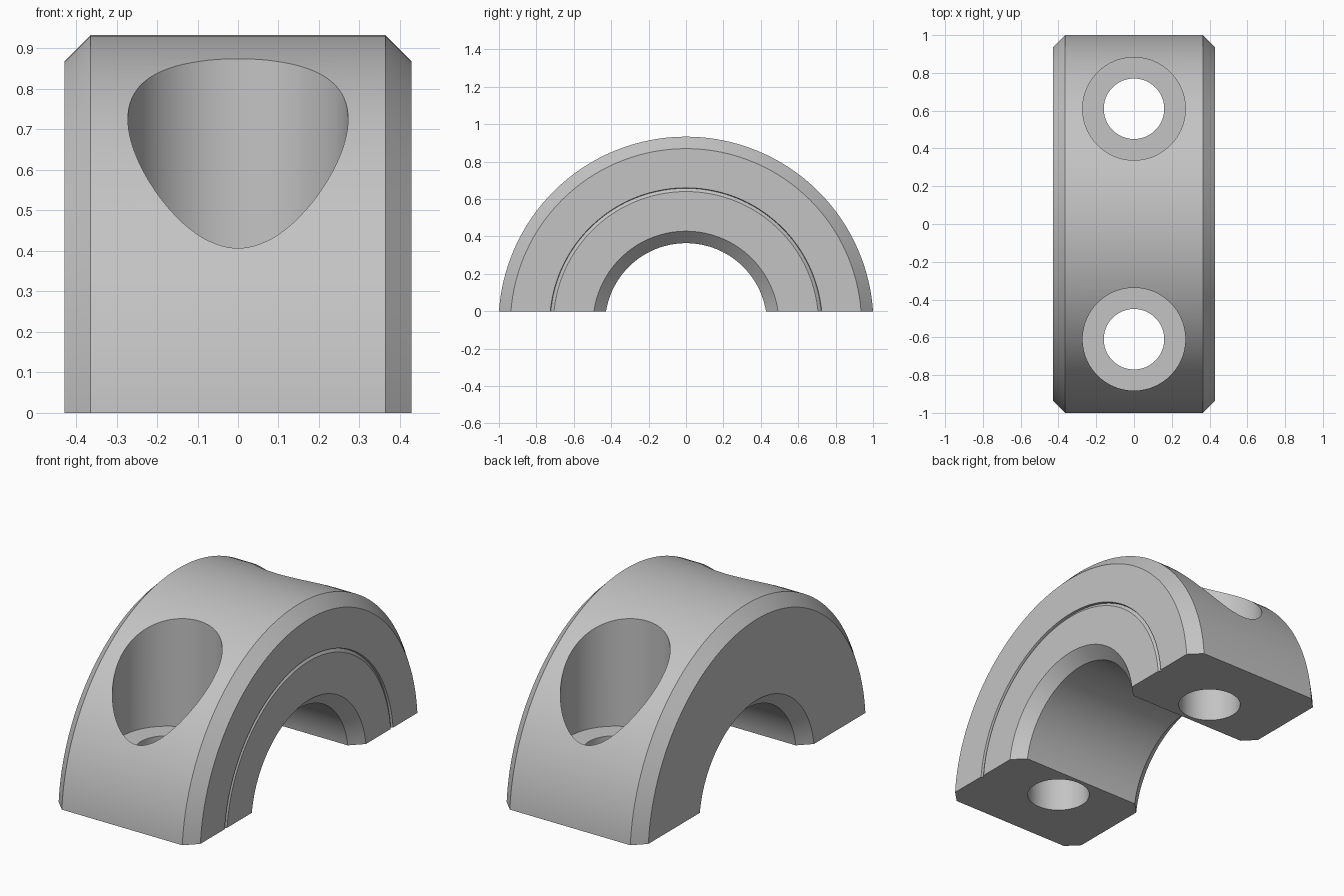
import bpy, bmesh, math
from mathutils import Matrix, Vector

cube = bpy.data.objects.get("Cube")
if cube:
    bpy.data.objects.remove(cube, do_unlink=True)

AXIS_Z = -0.069            # ring axis lies just below the split face
R_OUT, R_IN = 1.0024, 0.433
HALF_W, CH = 0.428, 0.064  # half width and edge chamfer
GROOVE_IN, GROOVE_OUT, GROOVE_DEPTH = 0.709, 0.729, 0.012
BOLT_Y, BOLT_R, BORE_R, BORE_FLOOR = 0.61, 0.16, 0.272, 0.277

# Material
steel = bpy.data.materials.new("light grey metal")
steel.use_nodes = True
colour = (0.55, 0.55, 0.55, 1)
steel.diffuse_color = colour
steel.node_tree.nodes["Principled BSDF"].inputs["Base Color"].default_value = colour


def add_object(name, bm):
    bmesh.ops.recalc_face_normals(bm, faces=bm.faces)
    mesh = bpy.data.meshes.new(name)
    bm.to_mesh(mesh)
    bm.free()
    mesh.materials.append(steel)
    obj = bpy.data.objects.new(name, mesh)
    bpy.context.collection.objects.link(obj)
    return obj


# Cap: chamfered cross-section (x, radius) turned around the x axis
profile = [
    (-HALF_W + CH, R_IN), (HALF_W - CH, R_IN), (HALF_W, R_IN + CH),
    (HALF_W, GROOVE_IN), (HALF_W - GROOVE_DEPTH, GROOVE_OUT - 0.003),
    (HALF_W, GROOVE_OUT),
    (HALF_W, R_OUT - CH), (HALF_W - CH, R_OUT),
    (-HALF_W + CH, R_OUT), (-HALF_W, R_OUT - CH), (-HALF_W, R_IN + CH),
]
bm = bmesh.new()
verts = [bm.verts.new((x, 0, r + AXIS_Z)) for x, r in profile]
edges = [bm.edges.new((a, b)) for a, b in zip(verts, verts[1:] + verts[:1])]
bmesh.ops.spin(bm, geom=verts + edges, cent=(0, 0, AXIS_Z), axis=(1, 0, 0),
               angle=math.tau, steps=160, use_merge=True)
bmesh.ops.remove_doubles(bm, verts=bm.verts, dist=0.0001)

# Split face: keep the upper half and close both feet
cut = bmesh.ops.bisect_plane(bm, geom=bm.verts[:] + bm.edges[:] + bm.faces[:],
                             plane_co=Vector(), plane_no=(0, 0, 1), clear_inner=True)
rim = [e for e in cut["geom_cut"] if isinstance(e, bmesh.types.BMEdge)]
bmesh.ops.edgeloop_fill(bm, edges=rim)
cap = add_object("bearing_cap", bm)


def cutter(name, y, radius, bottom, top):
    bm = bmesh.new()
    bmesh.ops.create_cone(bm, cap_ends=True, segments=96, radius1=radius,
                          radius2=radius, depth=top - bottom,
                          matrix=Matrix.Translation((0, y, (top + bottom) / 2)))
    obj = add_object(name, bm)
    obj.hide_render = True
    return obj


# Bolt holes with counterbores, front and back
bpy.context.view_layer.objects.active = cap
for side, y in (("front", -BOLT_Y), ("back", BOLT_Y)):
    for part, radius, bottom in (("counterbore", BORE_R, BORE_FLOOR),
                                 ("bolt_hole", BOLT_R, -0.2)):
        tool = cutter(f"{side}_{part}_cutter", y, radius, bottom, 1.3)
        mod = cap.modifiers.new(tool.name, "BOOLEAN")
        mod.operation = "DIFFERENCE"
        mod.solver = "EXACT"
        mod.object = tool
        bpy.ops.object.modifier_apply(modifier=mod.name)
        bpy.data.objects.remove(tool, do_unlink=True)

# Smooth curves, crisp edges
bpy.ops.object.select_all(action="DESELECT")
cap.select_set(True)
bpy.ops.object.shade_smooth_by_angle(angle=math.radians(25))
